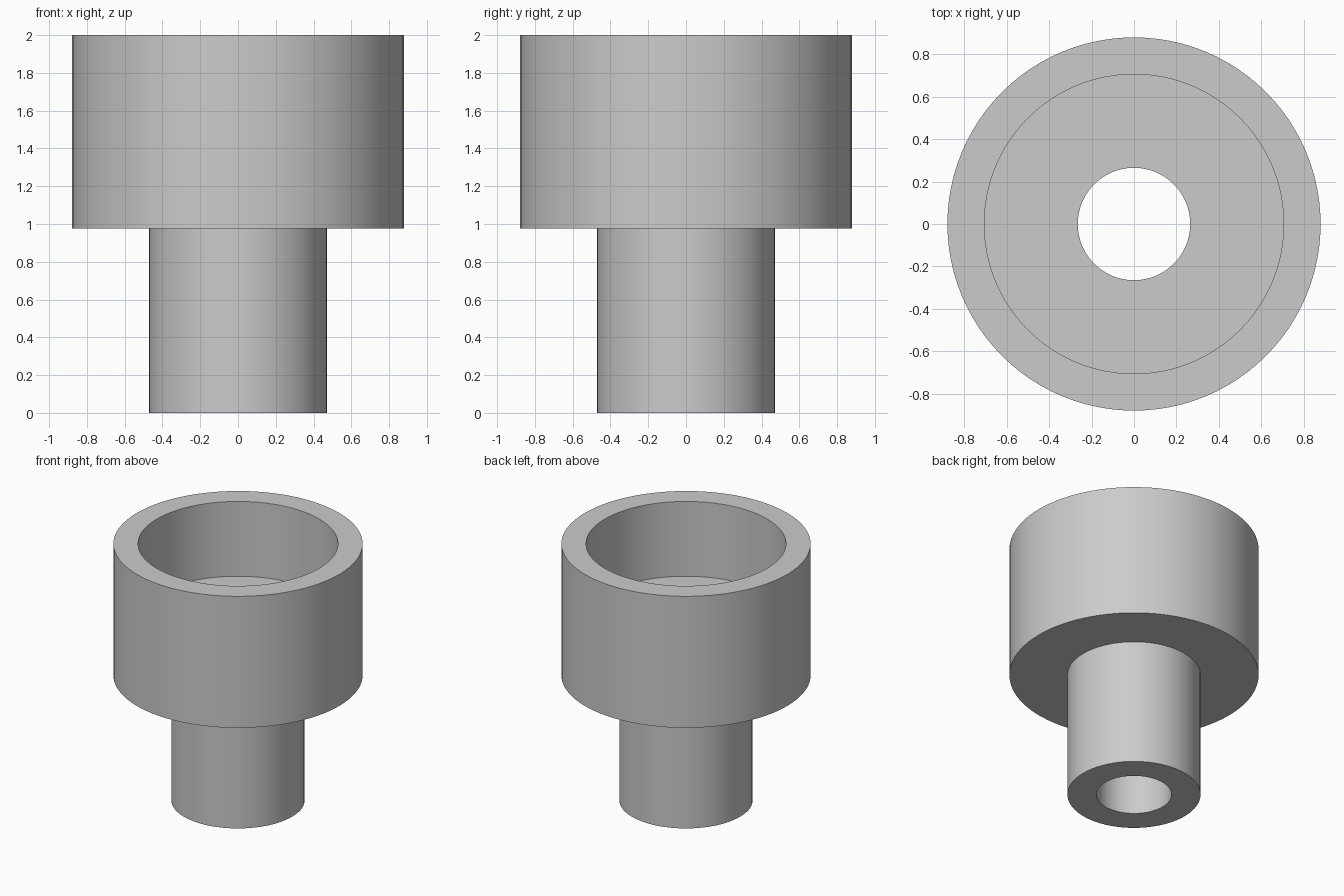
import bpy, bmesh, math

if "Cube" in bpy.data.objects:
    bpy.data.objects.remove(bpy.data.objects["Cube"])

SEGMENTS = 96

grey = bpy.data.materials.new("plain grey")
grey.diffuse_color = (0.6, 0.6, 0.6, 1.0)
grey.use_nodes = True
grey.node_tree.nodes["Principled BSDF"].inputs["Base Color"].default_value = grey.diffuse_color

# Closed (radius, height) section of the stepped, hollow bushing
profile = [
    (0.265, 0.0), (0.47, 0.0),      # bottom ring
    (0.47, 0.975), (0.88, 0.975),   # stem and shoulder
    (0.88, 2.0), (0.706, 2.0),      # cup wall and rim
    (0.706, 1.417), (0.265, 1.417)  # cup floor, then the bore
]


def lathe(name, section, material):
    """Revolve a closed section about z."""
    bm = bmesh.new()
    rings = []
    for i in range(SEGMENTS):
        a = math.tau * i / SEGMENTS
        rings.append([bm.verts.new((r * math.cos(a), r * math.sin(a), z))
                      for r, z in section])
    n = len(section)
    for i in range(SEGMENTS):
        here, after = rings[i], rings[(i + 1) % SEGMENTS]
        for j in range(n):
            k = (j + 1) % n
            bm.faces.new((here[j], after[j], after[k], here[k]))
    bmesh.ops.recalc_face_normals(bm, faces=bm.faces)
    mesh = bpy.data.meshes.new(name)
    bm.to_mesh(mesh)
    bm.free()
    mesh.materials.append(material)
    obj = bpy.data.objects.new(name, mesh)
    bpy.context.collection.objects.link(obj)
    return obj


# Cup with hollow stem
bushing = lathe("stepped_bushing", profile, grey)
bpy.context.view_layer.objects.active = bushing
bushing.select_set(True)
bpy.ops.object.shade_smooth_by_angle(angle=math.radians(30))
